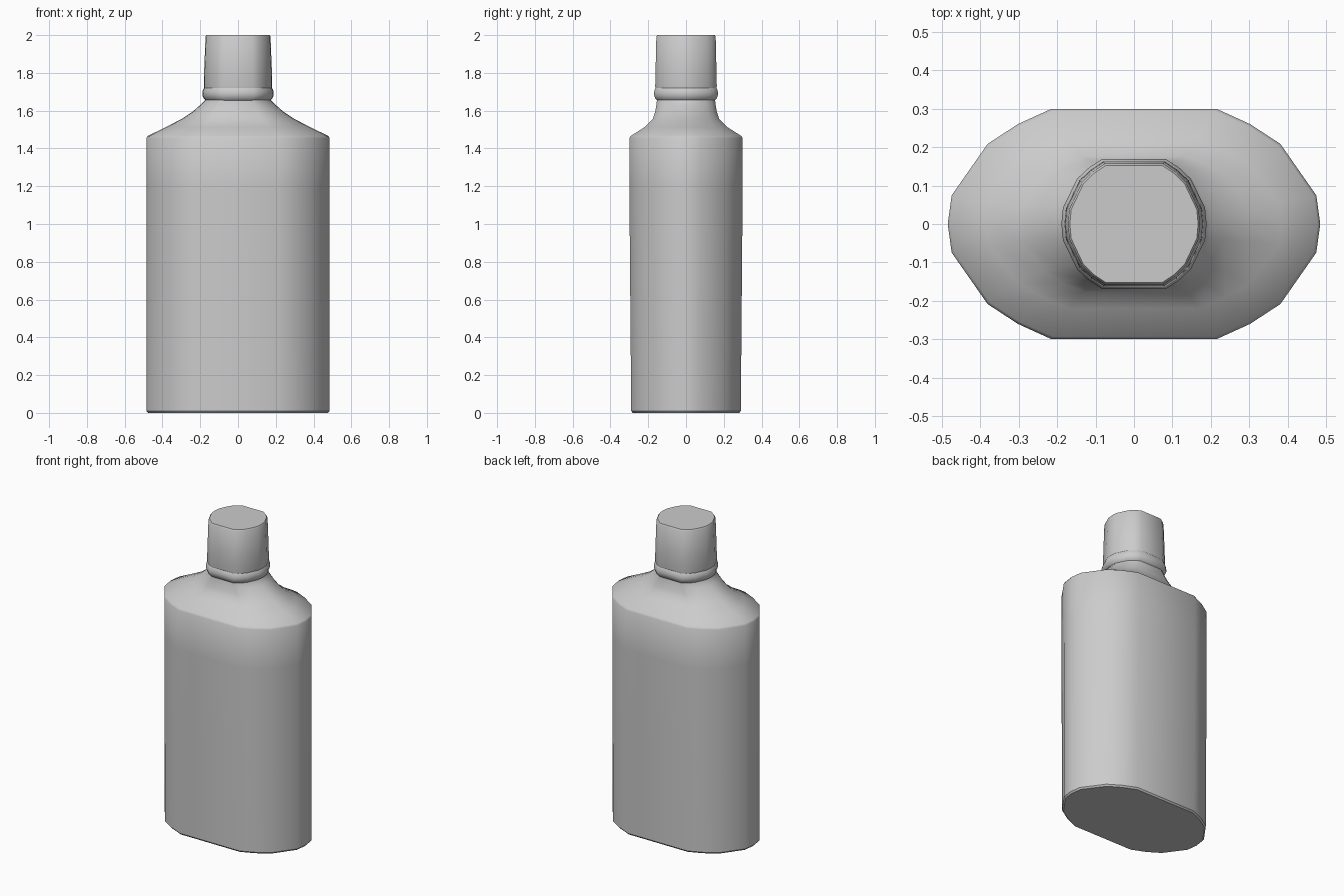
import bpy, bmesh, math

if "Cube" in bpy.data.objects:
    bpy.data.objects.remove(bpy.data.objects["Cube"])

# Quadrant of the 18-sided oval cross-section, scaled to unit half-widths
QUAD = [(1.0, 0.0), (0.979, 0.248), (0.786, 0.695), (0.622, 0.868), (0.443, 1.0)]
OUTLINE = (QUAD + [(-x, y) for x, y in reversed(QUAD)]
           + [(-x, -y) for x, y in QUAD[1:]]
           + [(x, -y) for x, y in reversed(QUAD[1:])])


def loft(name, rings, angle=35):
    """Skin the oval outline through rings of (half_x, half_y, z), capped at both ends."""
    bm = bmesh.new()
    loops = [[bm.verts.new((x * hx, y * hy, z)) for x, y in OUTLINE] for hx, hy, z in rings]
    n = len(OUTLINE)
    for a, b in zip(loops, loops[1:]):
        for i in range(n):
            j = (i + 1) % n
            bm.faces.new((a[i], a[j], b[j], b[i]))
    bm.faces.new(loops[0][::-1])
    bm.faces.new(loops[-1])
    mesh = bpy.data.meshes.new(name)
    bm.to_mesh(mesh)
    bm.free()
    ob = bpy.data.objects.new(name, mesh)
    bpy.context.collection.objects.link(ob)
    bpy.ops.object.select_all(action='DESELECT')
    ob.select_set(True)
    bpy.context.view_layer.objects.active = ob
    bpy.ops.object.shade_smooth_by_angle(angle=math.radians(angle))
    return ob


# Body with concave shoulder and short neck
loft("bottle_body", [
    (0.477, 0.282, 0.0), (0.485, 0.290, 0.010), (0.485, 0.295, 0.6),
    (0.485, 0.300, 1.2), (0.485, 0.300, 1.455), (0.478, 0.293, 1.466),
    (0.385, 0.220, 1.512), (0.300, 0.176, 1.555), (0.240, 0.163, 1.595),
    (0.200, 0.157, 1.63), (0.175, 0.154, 1.655), (0.170, 0.152, 1.675)])

# Tamper ring below the cap
loft("neck_ring", [
    (0.172, 0.154, 1.655), (0.182, 0.163, 1.664), (0.189, 0.169, 1.682),
    (0.189, 0.169, 1.698), (0.184, 0.165, 1.714), (0.179, 0.161, 1.722)])

# Tapered cap
loft("cap", [
    (0.178, 0.160, 1.712), (0.181, 0.163, 1.73), (0.179, 0.161, 1.82),
    (0.172, 0.157, 1.992), (0.167, 0.152, 2.0)])
